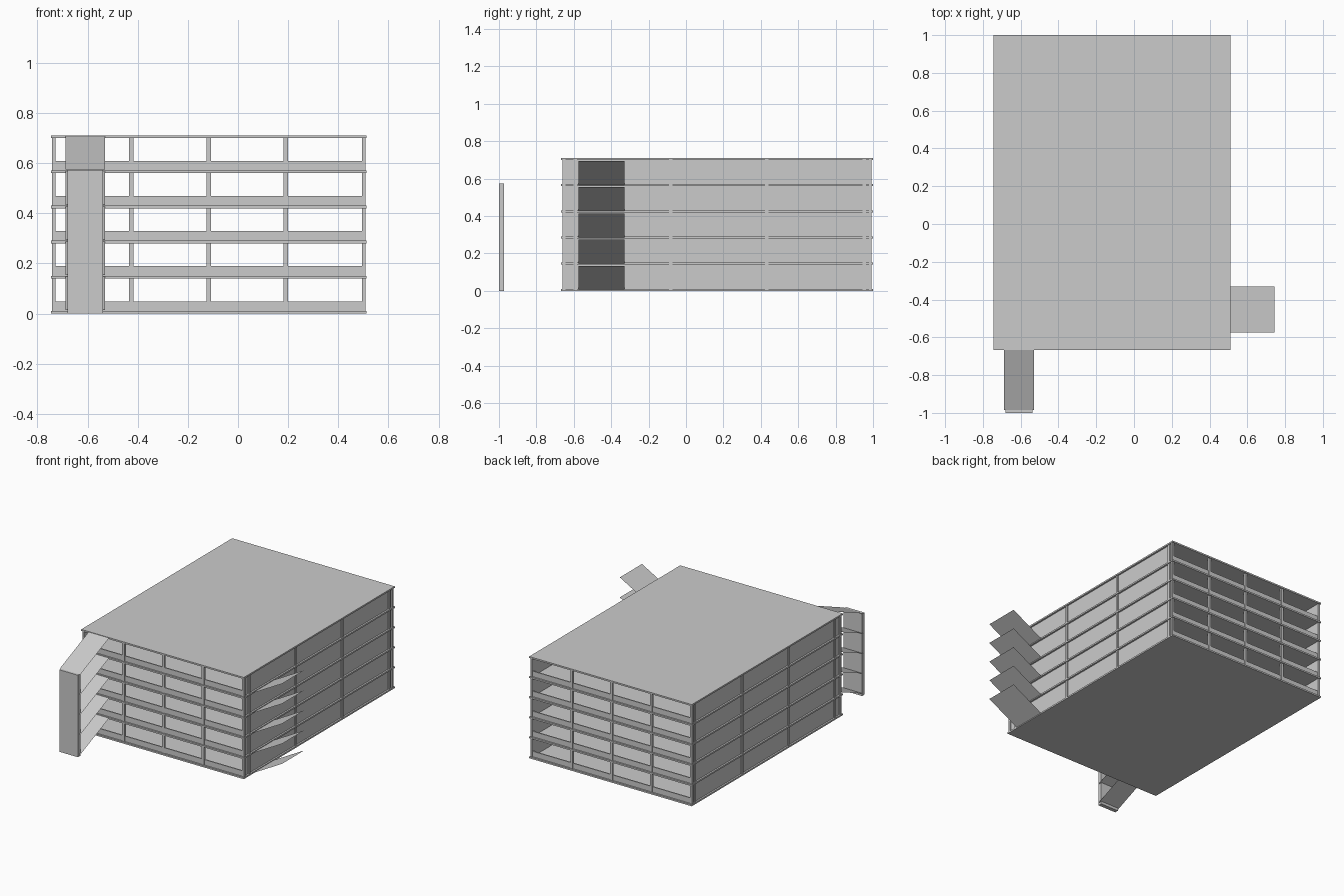
import bpy
import bmesh

cube = bpy.data.objects.get("Cube")
if cube:
    bpy.data.objects.remove(cube, do_unlink=True)

grey = bpy.data.materials.new("concrete_grey")
grey.use_nodes = True
COLOUR = (0.6, 0.6, 0.6, 1)
grey.diffuse_color = COLOUR
grey.node_tree.nodes["Principled BSDF"].inputs["Base Color"].default_value = COLOUR


def make(name, bm):
    mesh = bpy.data.meshes.new(name)
    bm.to_mesh(mesh)
    bm.free()
    mesh.materials.append(grey)
    obj = bpy.data.objects.new(name, mesh)
    bpy.context.collection.objects.link(obj)
    return obj


def box(name, x, y, z):
    """Box from (low, high) ranges on each axis."""
    bm = bmesh.new()
    bmesh.ops.create_cube(bm, size=1)
    for v in bm.verts:
        v.co = [r[0] + (c + 0.5) * (r[1] - r[0]) for c, r in zip(v.co, (x, y, z))]
    return make(name, bm)


def sheet(name, corners):
    bm = bmesh.new()
    bm.faces.new([bm.verts.new(c) for c in corners])
    return make(name, bm)


LEVELS, PITCH, SLAB = 5, 0.14, 0.011
X0, X1, Y0, Y1 = -0.745, 0.512, -0.667, 1.0
CX = (X0 + X1) / 2
COLUMNS_X = (-0.734, -0.425, -0.117, 0.19, 0.501)
COLUMNS_Y = (-0.593, -0.081, 0.431, 0.953)

# Floors and roof
for i in range(LEVELS + 1):
    z = i * PITCH
    name = "roof_slab" if i == LEVELS else f"floor_slab_{i}"
    box(name, (X0, X1), (Y0, Y1), (z, z + SLAB))

for i in range(LEVELS):
    low, high = i * PITCH + SLAB, (i + 1) * PITCH

    # Low parapets and columns on the two open ends
    for end, edge, inward in (("front", Y0, 1), ("back", Y1, -1)):
        near, far = edge + 0.012 * inward, edge + 0.02 * inward
        box(f"{end}_parapet_{i}", (X0 + 0.01, X1 - 0.01),
            sorted((near, far)), (low, low + 0.038))
        for j, x in enumerate(COLUMNS_X):
            half = 0.007 if j in (0, 4) else 0.009
            box(f"{end}_column_{i}_{j}", (x - half, x + half),
                sorted((edge + 0.007 * inward, edge + 0.022 * inward)), (low, high))

    # Solid walls and columns on the two long sides
    for side, s in (("left", 1), ("right", -1)):
        half = (X1 - X0) / 2
        inner, face, outer = (CX + s * (half - d) for d in (0.018, 0.012, 0.005))
        box(f"{side}_wall_{i}", sorted((inner, face)), (Y0 + 0.012, Y1 - 0.012), (low, high))
        for j, y in enumerate(COLUMNS_Y):
            box(f"{side}_column_{i}_{j}", sorted((inner, outer)),
                (y - 0.009, y + 0.009), (low, high))

    # Rising ramps on the left side
    bottom, top = i * PITCH + 0.006, i * PITCH + 0.134
    sheet(f"side_ramp_{i}", [(X1, -0.575, bottom), (0.743, -0.575, top),
                             (0.743, -0.33, top), (X1, -0.33, bottom)])

    # Falling ramps at the front
    start, stop = high + 0.008, high - 0.126
    sheet(f"front_ramp_{i}", [(-0.688, Y0, start), (-0.688, -0.985, stop),
                              (-0.53, -0.985, stop), (-0.53, Y0, start)])

# Upright panel joining the front ramps
box("ramp_end_panel", (-0.68, -0.538), (-1.0, -0.973), (0, 0.573))
